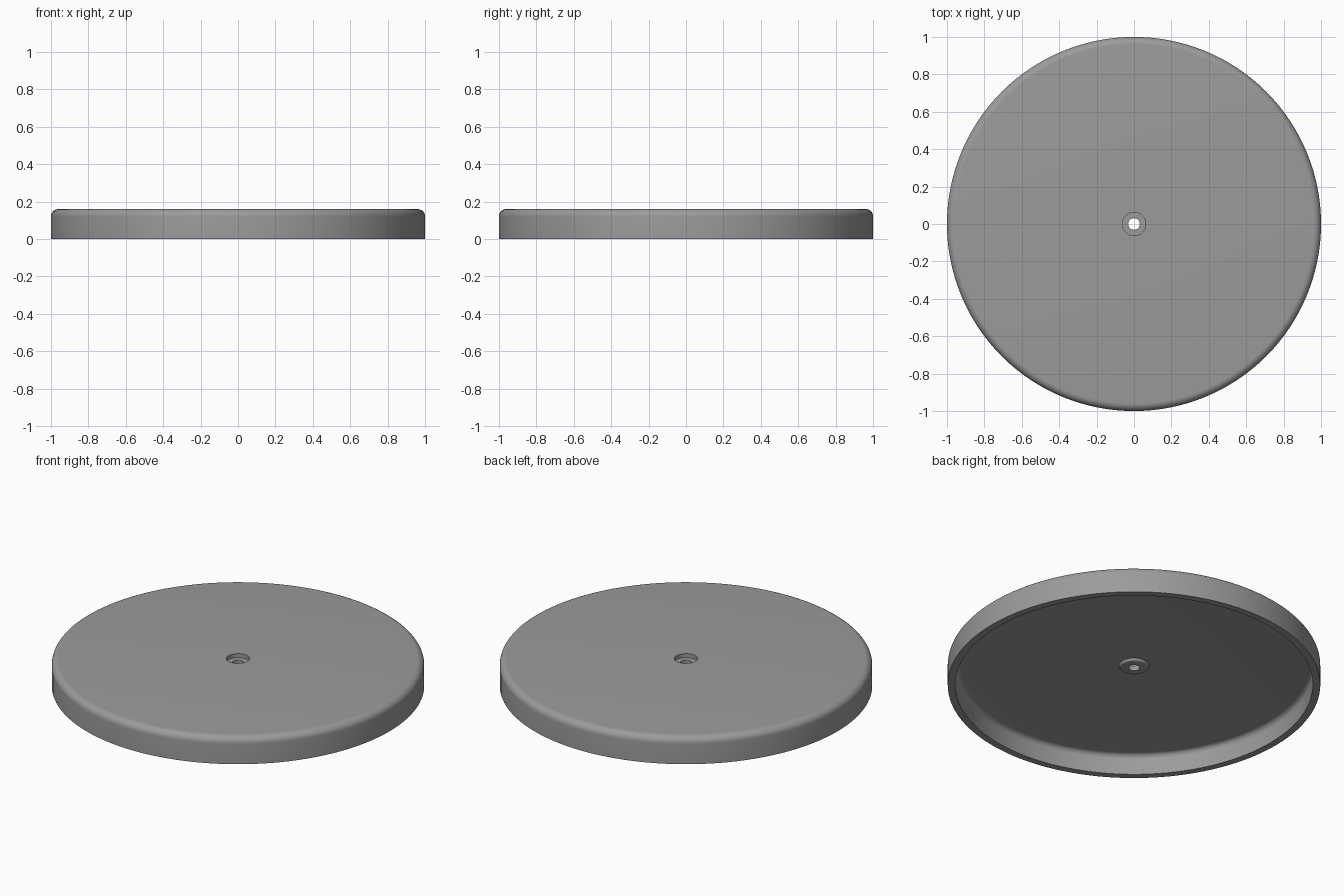
import bpy, bmesh, math

if "Cube" in bpy.data.objects:
    bpy.data.objects.remove(bpy.data.objects["Cube"])

SEGMENTS = 128


def arc(cx, cz, radius, start, end, steps=8):
    """Points of a fillet in the (radius, height) plane, angles in degrees."""
    pts = []
    for i in range(steps + 1):
        a = math.radians(start + (end - start) * i / steps)
        pts.append((cx + radius * math.cos(a), cz + radius * math.sin(a)))
    return pts


def lathe(name, profile, material):
    """Turn a closed (radius, height) profile around the z axis."""
    bm = bmesh.new()
    rings = []
    for r, z in profile:
        rings.append([bm.verts.new((r * math.cos(2 * math.pi * i / SEGMENTS),
                                    r * math.sin(2 * math.pi * i / SEGMENTS), z))
                      for i in range(SEGMENTS)])
    for k, ring in enumerate(rings):
        nxt = rings[(k + 1) % len(rings)]
        for i in range(SEGMENTS):
            j = (i + 1) % SEGMENTS
            bm.faces.new((ring[i], ring[j], nxt[j], nxt[i]))
    bmesh.ops.recalc_face_normals(bm, faces=bm.faces)
    mesh = bpy.data.meshes.new(name)
    bm.to_mesh(mesh)
    bm.free()
    mesh.materials.append(material)
    obj = bpy.data.objects.new(name, mesh)
    bpy.context.collection.objects.link(obj)
    bpy.context.view_layer.objects.active = obj
    obj.select_set(True)
    bpy.ops.object.shade_smooth_by_angle(angle=math.radians(30))
    return obj


grey = bpy.data.materials.new("grey")
grey.diffuse_color = (0.33, 0.33, 0.33, 1)
grey.use_nodes = True
grey.node_tree.nodes["Principled BSDF"].inputs["Base Color"].default_value = grey.diffuse_color

# Hollow round cover: outer wall, rounded rim, recessed screw hole, inner shell
profile = [(0.96, 0.0), (1.0, 0.0)]
profile += arc(0.96, 0.12, 0.04, 0, 90)            # rounded outer rim
profile += [(0.062, 0.16), (0.062, 0.136),         # screw head recess
            (0.031, 0.136), (0.031, 0.106)]        # through hole
profile += arc(0.066, 0.120, 0.014, 270, 360, 6)   # small boss under the recess
profile += arc(0.93, 0.09, 0.03, 90, 0)            # inner corner fillet

lathe("round_cover", profile, grey)
